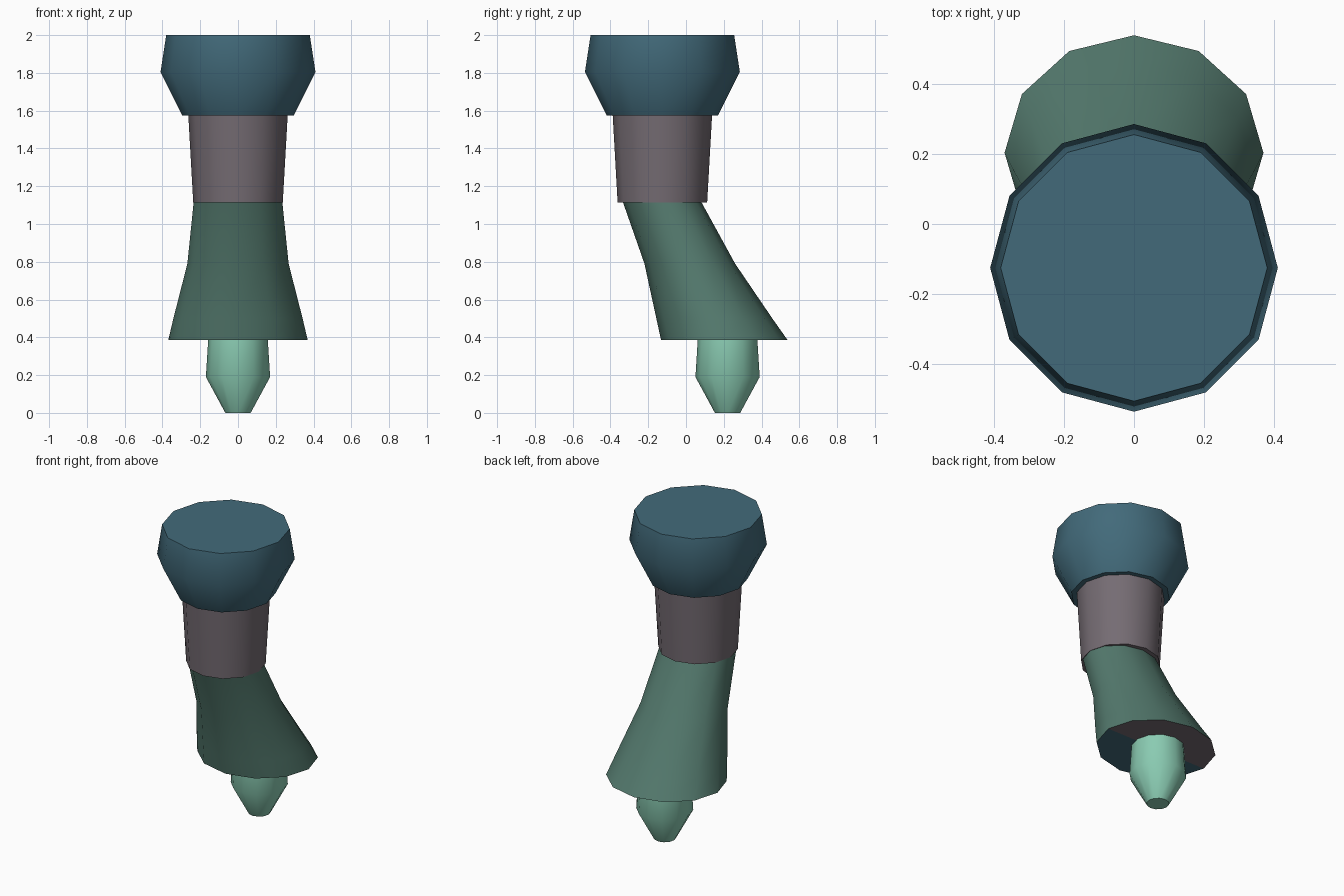
import bpy, bmesh, math

if "Cube" in bpy.data.objects:
    bpy.data.objects.remove(bpy.data.objects["Cube"])

SIDES = 12


def material(name, rgb):
    m = bpy.data.materials.new(name)
    lin = [(c / 255 / 12.92) if c < 10 else ((c / 255 + 0.055) / 1.055) ** 2.4 for c in rgb]
    m.diffuse_color = (*lin, 1)
    m.use_nodes = True
    m.node_tree.nodes["Principled BSDF"].inputs["Base Color"].default_value = m.diffuse_color
    return m


blue = material("steel blue", (66, 106, 122))
grey = material("warm grey", (117, 108, 115))
green = material("dull green", (84, 122, 110))
mint = material("mint", (138, 203, 178))


def loft(name, rings, mats, cap_top=True, split_bottom=False):
    """Skin 12-sided rings (z, centre y, x radius, y radius), listed bottom to top."""
    bm = bmesh.new()
    loops = []
    for z, cy, rx, ry in rings:
        loops.append([bm.verts.new((rx * math.cos(2 * math.pi * i / SIDES),
                                    cy + ry * math.sin(2 * math.pi * i / SIDES), z))
                      for i in range(SIDES)])
    for a, b in zip(loops, loops[1:]):
        for i in range(SIDES):
            j = (i + 1) % SIDES
            bm.faces.new((a[i], a[j], b[j], b[i]))
    base = loops[0]
    if split_bottom:
        # underside in two colours: back half and front half
        half = SIDES // 2
        bm.faces.new(base[:half + 1][::-1]).material_index = 1
        bm.faces.new((base[half:] + base[:1])[::-1]).material_index = 2
    else:
        bm.faces.new(base[::-1])
    if cap_top:
        bm.faces.new(loops[-1])
    me = bpy.data.meshes.new(name)
    bm.to_mesh(me)
    bm.free()
    for m in mats:
        me.materials.append(m)
    ob = bpy.data.objects.new(name, me)
    bpy.context.collection.objects.link(ob)
    bpy.ops.object.select_all(action='DESELECT')
    ob.select_set(True)
    bpy.context.view_layer.objects.active = ob
    bpy.ops.object.shade_smooth_by_angle(angle=math.radians(50))
    return ob


# Wide flared head
loft("head", [(1.575, -0.125, 0.295, 0.295),
              (1.805, -0.125, 0.41, 0.41),
              (2.0, -0.125, 0.38, 0.38)], [blue])

# Tapered collar under the head
loft("collar", [(1.113, -0.125, 0.237, 0.237),
                (1.575, -0.125, 0.263, 0.263)], [grey], cap_top=False)

# Leaning flared skirt
loft("skirt", [(0.385, 0.203, 0.369, 0.335),
               (0.50, 0.150, 0.342, 0.307),
               (0.79, 0.020, 0.268, 0.240),
               (1.113, -0.125, 0.235, 0.208)], [green, grey, blue],
     cap_top=False, split_bottom=True)

# Pointed tip
loft("tip", [(0.0, 0.22, 0.067, 0.067),
             (0.19, 0.22, 0.17, 0.17),
             (0.385, 0.22, 0.158, 0.158)], [mint], cap_top=False)
